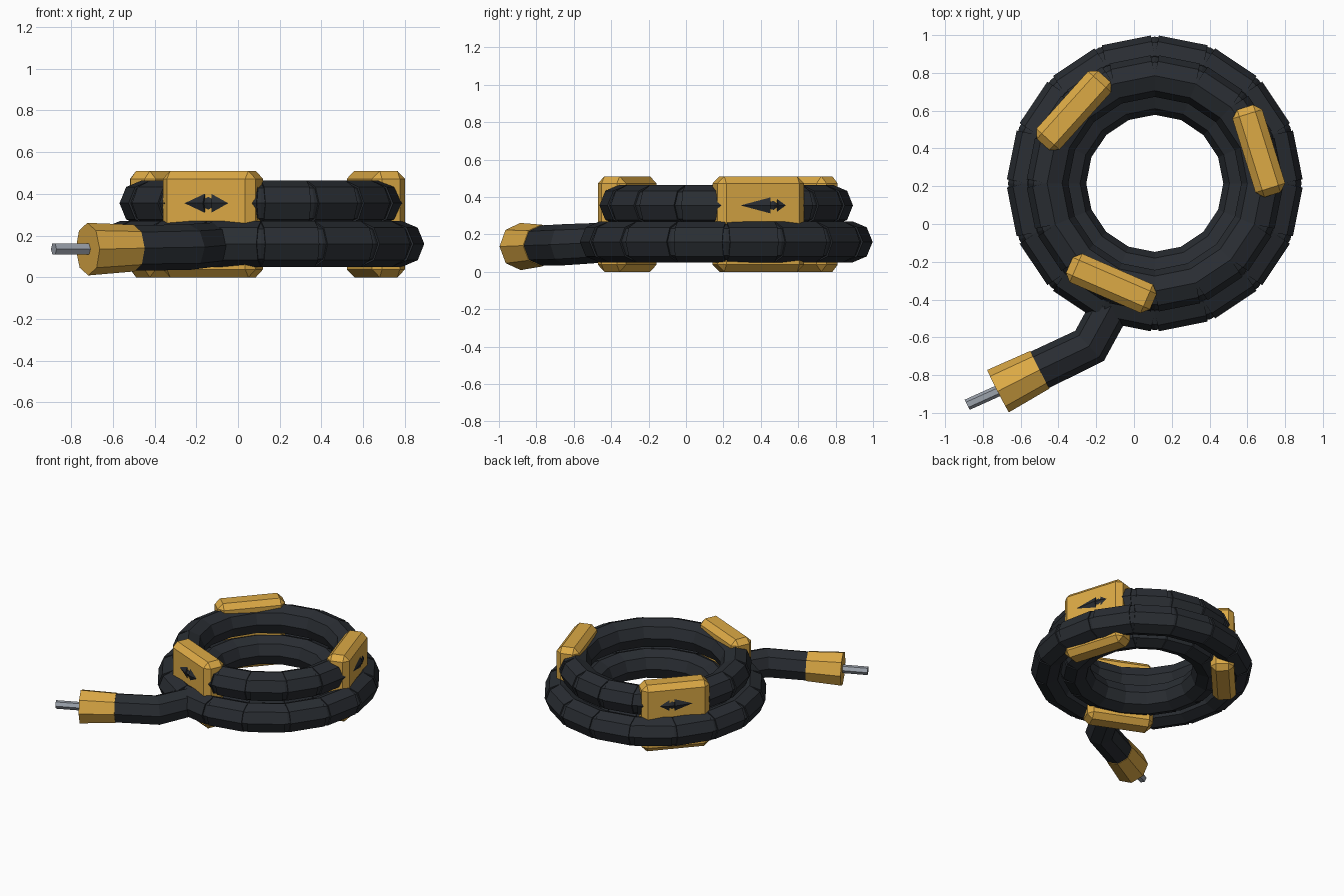
import bpy, bmesh
from math import sin, cos, pi, radians
from mathutils import Vector, Matrix

if "Cube" in bpy.data.objects:
    bpy.data.objects.remove(bpy.data.objects["Cube"])

CX, CY = 0.11, 0.215      # coil axis
SIDES, STEPS = 8, 16


def material(name, rgb):
    m = bpy.data.materials.new(name)
    m.diffuse_color = (*rgb, 1)
    m.use_nodes = True
    m.node_tree.nodes["Principled BSDF"].inputs["Base Color"].default_value = m.diffuse_color
    return m


rubber = material("dark_rubber", (0.022, 0.026, 0.032))
yellow = material("yellow_plastic", (0.72, 0.40, 0.06))
metal = material("metal", (0.33, 0.36, 0.41))


def finish(name, bm, mat):
    bmesh.ops.recalc_face_normals(bm, faces=bm.faces)
    me = bpy.data.meshes.new(name)
    bm.to_mesh(me)
    bm.free()
    me.materials.append(mat)
    ob = bpy.data.objects.new(name, me)
    bpy.context.collection.objects.link(ob)
    return ob


def sweep(bm, frames, closed=False, sides=SIDES):
    """Skin a tube through (point, tangent, radius) frames lying nearly flat."""
    loops = []
    for p, t, r in frames:
        side = t.cross(Vector((0, 0, 1))).normalized()
        up = side.cross(t).normalized()
        loops.append([bm.verts.new(p + (side * cos(2 * pi * k / sides) + up * sin(2 * pi * k / sides)) * r)
                      for k in range(sides)])
    n = len(loops)
    for i in range(n if closed else n - 1):
        a, b = loops[i], loops[(i + 1) % n]
        for k in range(sides):
            j = (k + 1) % sides
            bm.faces.new((a[k], a[j], b[j], b[k]))
    if not closed:
        bm.faces.new(loops[0])
        bm.faces.new(loops[-1])


def ring_point(R, z, a):
    return Vector((CX + R * cos(a), CY + R * sin(a), z))


# Coil turns: continuous core plus straight segments that leave notched joints
def coil_turn(name, R, z, r=0.11):
    bm = bmesh.new()
    angles = [2 * pi * i / STEPS for i in range(STEPS)]
    sweep(bm, [(ring_point(R, z, a), Vector((-sin(a), cos(a), 0)), r * 0.93) for a in angles], True)
    for a in angles:
        p, q = ring_point(R, z, a), ring_point(R, z, a + 2 * pi / STEPS)
        d = (q - p).normalized()
        sweep(bm, [(p, d, r), (q, d, r)])
    finish(name, bm, rubber)


coil_turn("outer_coil", 0.675, 0.16)
coil_turn("inner_coil", 0.475, 0.16)
coil_turn("top_coil", 0.57, 0.355)

# Clamps binding the coils
for i, deg in enumerate((17.3, 138, 246.5)):
    bm = bmesh.new()
    a = radians(deg)
    mat = (Matrix.Translation(ring_point(0.577, 0.255, a)) @ Matrix.Rotation(a, 4, 'Z')
           @ Matrix.Diagonal((0.165, 0.485, 0.51, 1)))
    bmesh.ops.create_cube(bm, size=1, matrix=mat)
    bmesh.ops.bevel(bm, geom=bm.edges[:], offset=0.038, segments=1, affect='EDGES')
    finish(f"clamp_{i + 1}", bm, yellow)

# Loose cable end
pts = [Vector(p) for p in ((-0.08, -0.36, 0.16), (-0.235, -0.645, 0.145), (-0.507, -0.776, 0.14))]
d0, d1 = (pts[1] - pts[0]).normalized(), (pts[2] - pts[1]).normalized()
bm = bmesh.new()
sweep(bm, [(pts[0], d0, 0.105), (pts[1], (d0 + d1).normalized(), 0.11), (pts[2], d1, 0.108)])
finish("cable_tail", bm, rubber)

# Plug sleeve and metal pin
end = Vector((-0.72, -0.885, 0.135))
d = (end - pts[2]).normalized()
bm = bmesh.new()
sweep(bm, [(pts[2] - d * 0.01, d, 0.112), (end, d, 0.126)])
finish("plug_sleeve", bm, yellow)
bm = bmesh.new()
sweep(bm, [(end - d * 0.03, d, 0.03), (Vector((-0.883, -0.957, 0.135)), d, 0.03)], sides=6)
finish("plug_pin", bm, metal)
